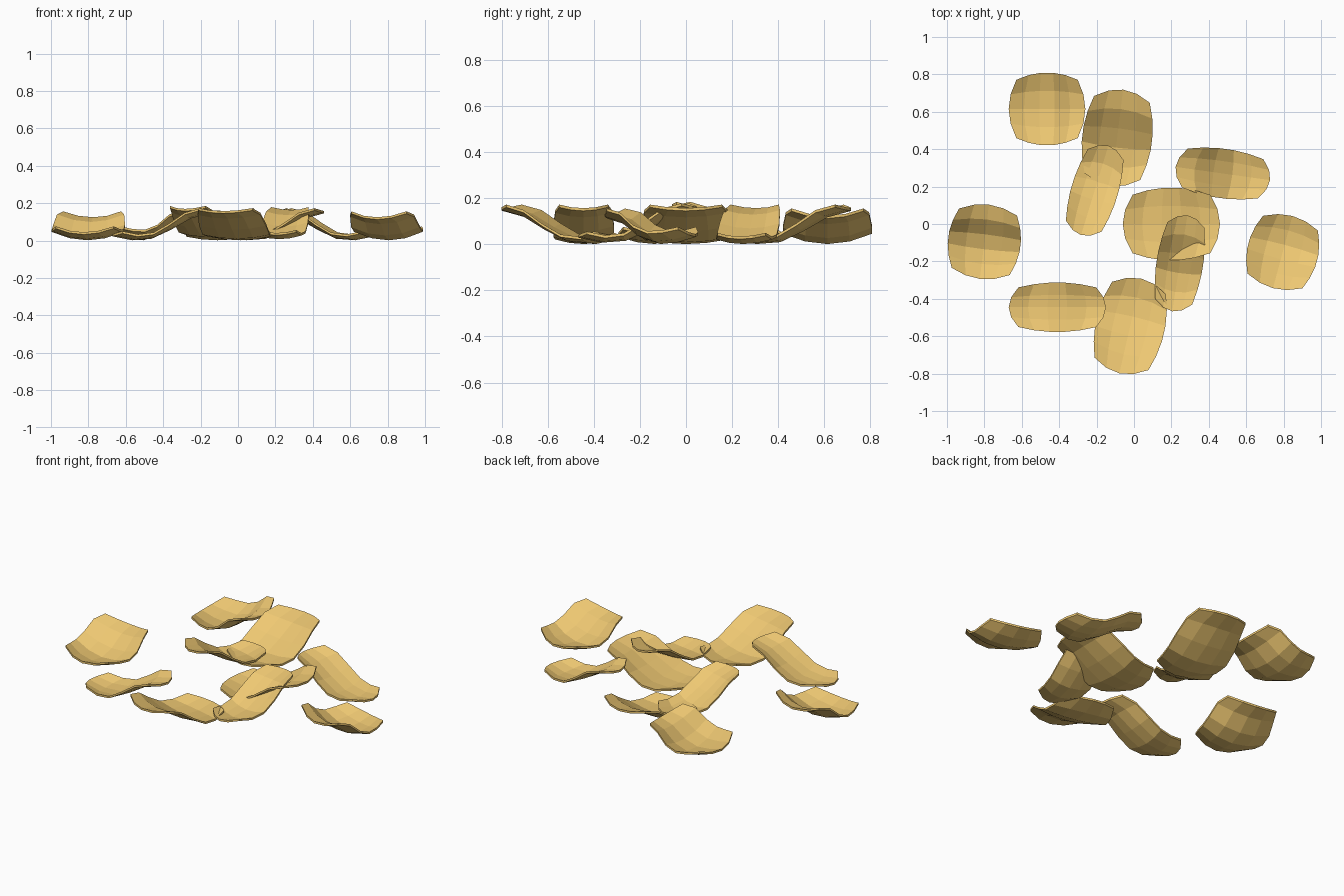
import bpy, bmesh
from math import radians
from mathutils import Matrix

if "Cube" in bpy.data.objects:
    bpy.data.objects.remove(bpy.data.objects["Cube"])

mat = bpy.data.materials.new("golden_crisp")
mat.diffuse_color = (0.86, 0.58, 0.17, 1)
mat.use_nodes = True
mat.node_tree.nodes["Principled BSDF"].inputs["Base Color"].default_value = mat.diffuse_color

THICK = 0.012
US = [-1, -0.6, -0.2, 0.2, 0.6, 1]
VS = [-1, -0.5, 0, 0.5, 1]
# centre-line heights from the low end to the raised end, and sideways cupping
SQUARE = ([0.045, 0.022, 0.014, 0.04, 0.10, 0.125], 0.045)
LONG = ([0.035, 0.014, 0.022, 0.07, 0.13, 0.158], 0.022)


def chip(name, kind, x, y, length, width, yaw, lift=0.0):
    """Curled rounded sheet with a little thickness; yaw points to the raised end."""
    heights, cup = kind
    bm = bmesh.new()
    layers = []
    for dz in (0, -THICK):
        grid = []
        for u, h in zip(US, heights):
            row = []
            for v in VS:
                pu = u * (1 - 0.2 * v * v)
                pv = v * (1 - 0.2 * u * u)
                z = h + cup * v * v * (1 - 0.3 * u * u) + lift + dz
                row.append(bm.verts.new((pu * length / 2, pv * width / 2, z)))
            grid.append(row)
        layers.append(grid)
    top, bot = layers
    nu, nv = len(US), len(VS)
    for i in range(nu - 1):
        for j in range(nv - 1):
            bm.faces.new((top[i][j], top[i + 1][j], top[i + 1][j + 1], top[i][j + 1]))
            bm.faces.new((bot[i][j], bot[i][j + 1], bot[i + 1][j + 1], bot[i + 1][j]))
    # rim
    ring = ([(i, 0) for i in range(nu)] + [(nu - 1, j) for j in range(1, nv)]
            + [(i, nv - 1) for i in range(nu - 2, -1, -1)] + [(0, j) for j in range(nv - 2, 0, -1)])
    for (a, b), (c, d) in zip(ring, ring[1:] + ring[:1]):
        bm.faces.new((top[a][b], bot[a][b], bot[c][d], top[c][d]))
    bm.transform(Matrix.Translation((x, y, 0)) @ Matrix.Rotation(radians(yaw), 4, 'Z'))
    bmesh.ops.recalc_face_normals(bm, faces=bm.faces)
    me = bpy.data.meshes.new(name)
    bm.to_mesh(me)
    bm.free()
    me.materials.append(mat)
    ob = bpy.data.objects.new(name, me)
    bpy.context.collection.objects.link(ob)


# short squarish chips
chip("square_chip_back", SQUARE, -0.465, 0.615, 0.41, 0.39, 0)
chip("square_chip_left", SQUARE, -0.80, -0.095, 0.40, 0.39, 83)
chip("square_chip_right", SQUARE, 0.795, -0.15, 0.40, 0.38, -105)
# wide long chips
chip("wide_chip_back", LONG, -0.09, 0.46, 0.52, 0.375, 83)
chip("wide_chip_middle", LONG, 0.20, 0.0, 0.52, 0.39, 0)
chip("wide_chip_front", LONG, -0.02, -0.545, 0.52, 0.37, -103)
# narrow long chips
chip("narrow_chip_back", LONG, -0.21, 0.18, 0.50, 0.25, -107, 0.012)
chip("narrow_chip_right", LONG, 0.475, 0.27, 0.51, 0.265, 172)
chip("narrow_chip_middle", LONG, 0.245, -0.21, 0.52, 0.25, 81, 0.006)
chip("narrow_chip_front", LONG, -0.41, -0.445, 0.52, 0.265, 0)
